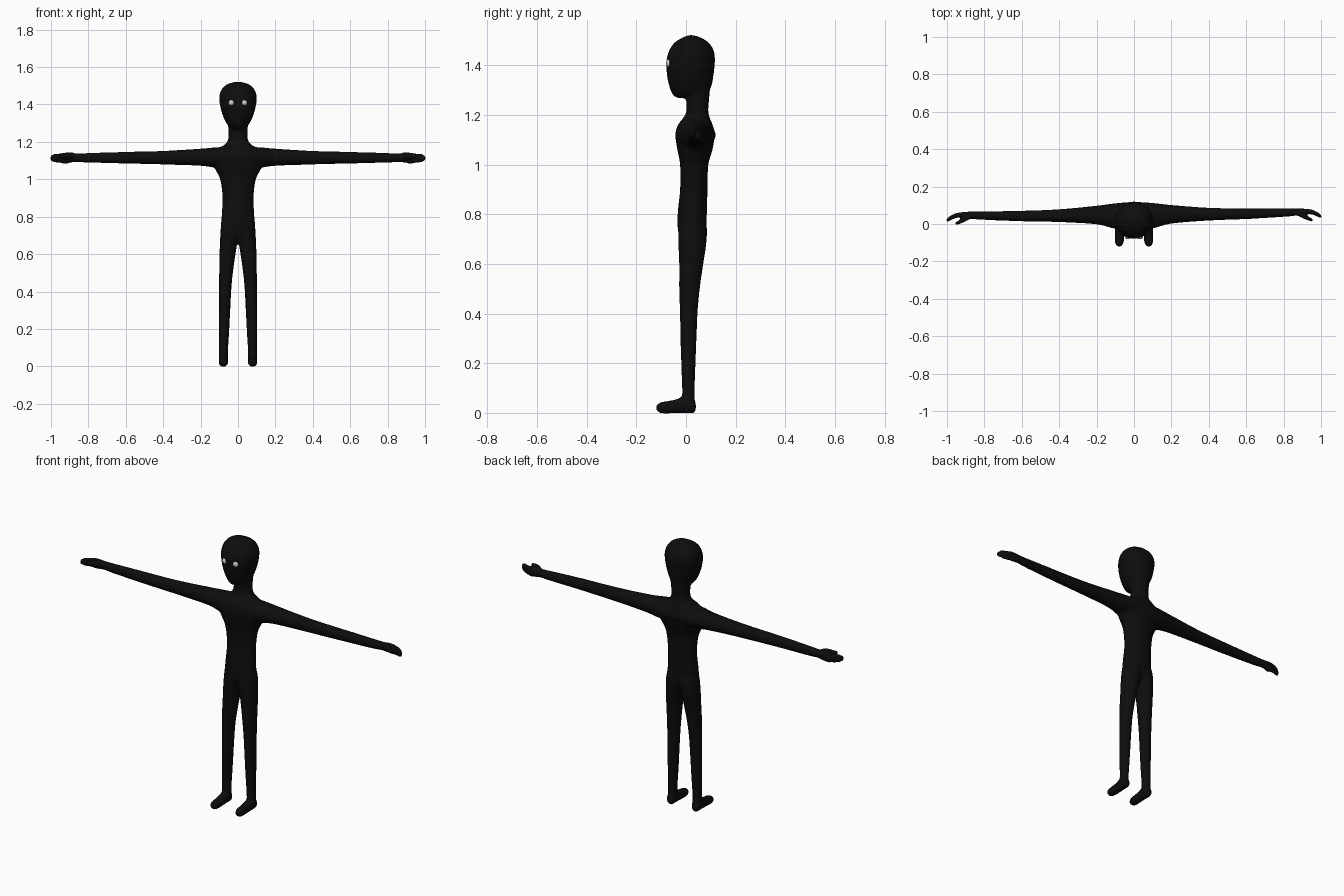
import bpy
import bmesh
from math import cos, sin, pi
from mathutils import Vector, Matrix

if "Cube" in bpy.data.objects:
    bpy.data.objects.remove(bpy.data.objects["Cube"], do_unlink=True)

SIDES = 24
STEPS = 4


def material(name, level, roughness):
    mat = bpy.data.materials.new(name)
    mat.use_nodes = True
    colour = (level, level, level, 1)
    mat.diffuse_color = colour
    shader = mat.node_tree.nodes["Principled BSDF"]
    shader.inputs["Base Color"].default_value = colour
    shader.inputs["Roughness"].default_value = roughness
    return mat


def smooth_rows(rows):
    """Fill in rows between the given ones along a smooth curve."""
    rows = [Vector(r) for r in rows]
    padded = [rows[0]] + rows + [rows[-1]]
    result = []
    for p, q, r, s in zip(padded, padded[1:], padded[2:], padded[3:]):
        for i in range(STEPS):
            t = i / STEPS
            result.append(0.5 * (2 * q + (r - p) * t
                                 + (2 * p - 5 * q + 4 * r - s) * t ** 2
                                 + (3 * q - p - 3 * r + s) * t ** 3))
    return result + [rows[-1]]


def loft(bm, axis, rows, side=1, turn=0):
    """Skin elliptical sections; row = position, then low/high on the other two axes."""
    others = [a for a in range(3) if a != axis]
    spin = Matrix.Rotation(turn, 3, 'Z')
    rings = []
    for pos, a0, a1, b0, b1 in smooth_rows(rows):
        ring = []
        for i in range(SIDES):
            angle = 2 * pi * i / SIDES
            co = Vector()
            co[axis] = pos
            co[others[0]] = (a0 + a1) / 2 + (a1 - a0) / 2 * cos(angle)
            co[others[1]] = (b0 + b1) / 2 + (b1 - b0) / 2 * sin(angle)
            co.x *= side
            ring.append(bm.verts.new(spin @ co))
        rings.append(ring)
    faces = [bm.faces.new(rings[0]), bm.faces.new(rings[-1])]
    for low, high in zip(rings, rings[1:]):
        for i in range(SIDES):
            j = (i + 1) % SIDES
            faces.append(bm.faces.new((low[i], low[j], high[j], high[i])))
    bmesh.ops.recalc_face_normals(bm, faces=faces)


def upright(rows):
    """Symmetric rows: height, half width, front, back."""
    return [(z, -w, w, front, back) for z, w, front, back in rows]


torso = upright([
    (.67, .04, 0, .05), (.72, .09, -.03, .08), (.8, .088, -.034, .084),
    (.9, .083, -.024, .087), (1, .096, -.024, .09), (1.06, .125, -.035, .107),
    (1.12, .14, -.043, .115), (1.16, .11, -.033, .108), (1.19, .066, -.01, .095),
    (1.22, .052, .002, .09), (1.27, .052, 0, .094), (1.34, .06, 0, .1)])

head = upright([
    (1.268, .015, -.035, .0), (1.28, .045, -.052, .07), (1.31, .068, -.066, .1),
    (1.36, .088, -.077, .111), (1.42, .1, -.079, .117), (1.46, .097, -.068, .112),
    (1.49, .081, -.048, .093), (1.51, .054, -.018, .064), (1.522, .012, .01, .03)])

arm = [
    (0, -.03, .12, 1.07, 1.17), (.1, -.025, .112, 1.06, 1.172),
    (.2, 0, .1, 1.072, 1.164), (.4, .014, .083, 1.079, 1.152),
    (.6, .02, .077, 1.084, 1.147), (.8, .03, .076, 1.089, 1.141),
    (.87, .036, .076, 1.092, 1.139), (.91, .045, .073, 1.084, 1.143),
    (.95, .042, .068, 1.085, 1.141), (.985, .027, .052, 1.091, 1.136),
    (1.003, .02, .036, 1.1, 1.126)]

thumb = [
    (.86, .045, .065, 1.105, 1.135), (.895, .025, .05, 1.106, 1.148),
    (.93, .01, .033, 1.106, 1.142), (.958, .001, .017, 1.114, 1.134)]

leg = [
    (.03, .054, .102, -.015, .035), (.1, .052, .102, -.016, .035),
    (.2, .046, .102, -.02, .039), (.4, .036, .102, -.025, .047),
    (.5, .027, .101, -.028, .056), (.6, .013, .099, -.028, .07),
    (.68, -.001, .096, -.031, .082), (.75, -.02, .091, -.03, .084),
    (.8, -.02, .075, -.02, .07)]

foot = [
    (.04, .068, .09, .01, .04), (.03, .056, .1, -.002, .058),
    (0, .053, .103, -.002, .068), (-.05, .052, .103, -.002, .052),
    (-.1, .055, .102, -.002, .044), (-.12, .069, .09, .01, .032)]

# Body: overlapping lofts fused into one soft skin
bm = bmesh.new()
loft(bm, 2, torso)
loft(bm, 2, head)
for side in (-1, 1):
    for rows in (arm, thumb):
        loft(bm, 0, rows, side, turn=.01)
    loft(bm, 2, leg, side)
    loft(bm, 1, foot, side)
mesh = bpy.data.meshes.new("body")
bm.to_mesh(mesh)
bm.free()
mesh.materials.append(material("matte black", .004, .8))
body = bpy.data.objects.new("body", mesh)
bpy.context.collection.objects.link(body)
fuse = body.modifiers.new("fuse", 'REMESH')
fuse.mode = 'VOXEL'
fuse.voxel_size = .007
fuse.use_smooth_shade = True
soften = body.modifiers.new("soften", 'SMOOTH')
soften.factor = .5
soften.iterations = 6

# Eyes
eye_grey = material("pale grey", .6, .5)
for name, x in (("right_eye", -.034), ("left_eye", .033)):
    bpy.ops.mesh.primitive_uv_sphere_add(segments=20, ring_count=12, radius=.016,
                                         location=(x, -.068, 1.409))
    eye = bpy.context.object
    eye.name = name
    eye.scale.y = .8
    eye.data.materials.append(eye_grey)
    bpy.ops.object.shade_smooth()
